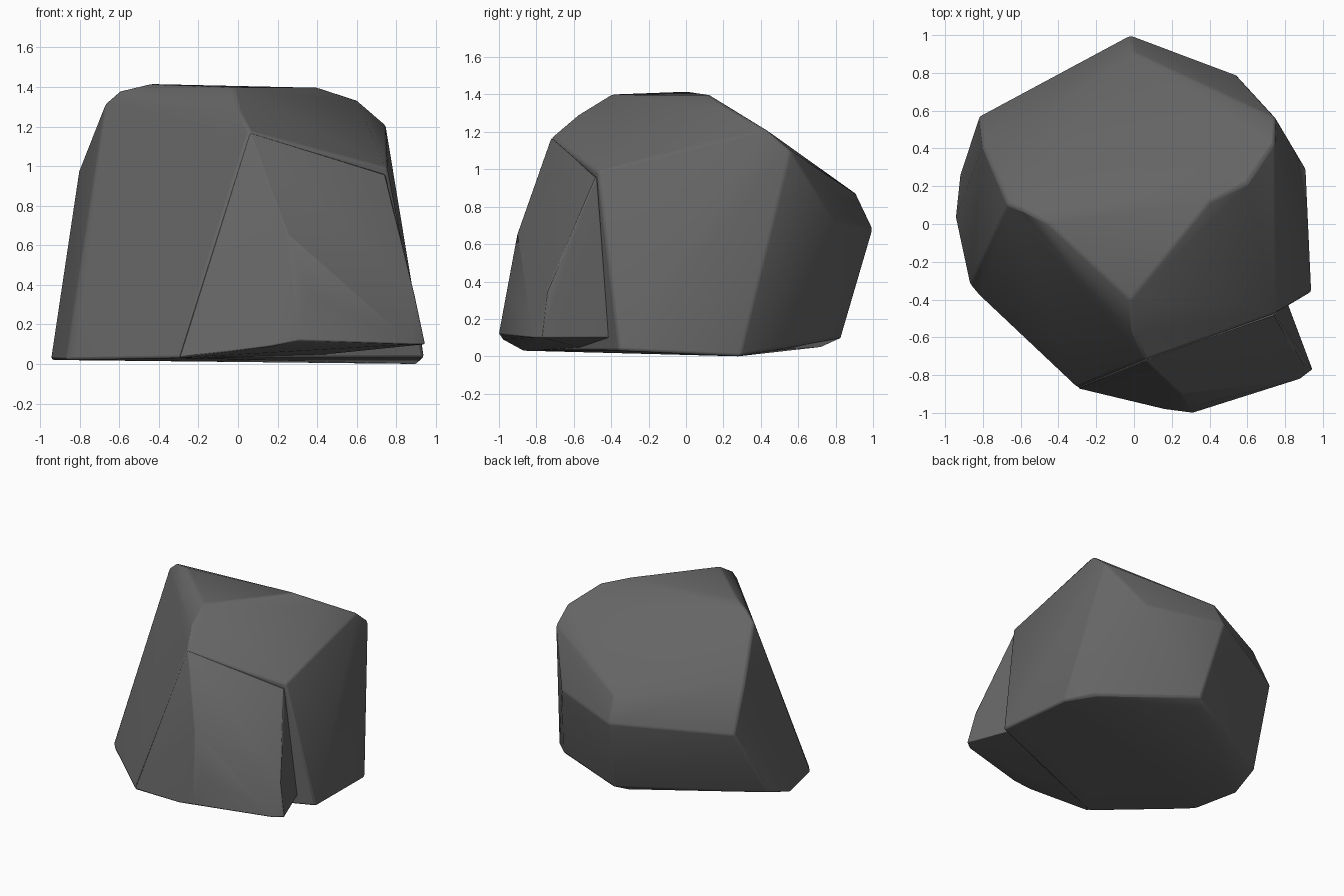
import bpy, bmesh, math

if "Cube" in bpy.data.objects:
    bpy.data.objects.remove(bpy.data.objects["Cube"], do_unlink=True)

# Single dark stone colour
stone = bpy.data.materials.new("dark_grey_stone")
stone.use_nodes = True
colour = (0.13, 0.13, 0.13, 1)
stone.diffuse_color = colour
bsdf = stone.node_tree.nodes["Principled BSDF"]
bsdf.inputs["Base Color"].default_value = colour
bsdf.inputs["Roughness"].default_value = 0.9


def rock(name, corners, wear):
    """Tight skin round the corners, with worn edges and smooth shading."""
    bm = bmesh.new()
    for p in corners:
        bm.verts.new(p)
    hull = bmesh.ops.convex_hull(bm, input=bm.verts[:])
    loose = {v for v in hull["geom_interior"] + hull["geom_unused"]
             if isinstance(v, bmesh.types.BMVert)}
    bmesh.ops.delete(bm, geom=list(loose), context='VERTS')
    bmesh.ops.dissolve_limit(bm, angle_limit=math.radians(4),
                             verts=bm.verts[:], edges=bm.edges[:])
    bmesh.ops.recalc_face_normals(bm, faces=bm.faces[:])
    mesh = bpy.data.meshes.new(name)
    bm.to_mesh(mesh)
    bm.free()
    mesh.materials.append(stone)
    obj = bpy.data.objects.new(name, mesh)
    bpy.context.collection.objects.link(obj)
    bevel = obj.modifiers.new("worn_edges", 'BEVEL')
    bevel.width = wear
    bevel.segments = 2
    bevel.limit_method = 'ANGLE'
    bevel.angle_limit = math.radians(28)
    bpy.ops.object.select_all(action='DESELECT')
    obj.select_set(True)
    bpy.context.view_layer.objects.active = obj
    bpy.ops.object.shade_smooth_by_angle(angle=math.radians(45))


# Corners shared by the main stone and the bulge on its front
brow = (.06, -.72, 1.17)
front_toe = (-.3, -.87, .03)

# Main stone
crown = [(-.67, .1, 1.32), (-.6, .08, 1.38), (-.45, 0, 1.415), (-.02, -.4, 1.4),
         (-.3, -.27, 1.32), (0, -.58, 1.29), brow, (.4, .12, 1.4), (.6, .22, 1.335)]
shoulder = [(.745, .43, 1.21), (.75, .56, 1.1), (.755, -.47, .99), (.75, 0, 1.11),
            (0, .91, .87), (-.8, .41, .99)]
belly = [(-.02, 1, .68), (-.82, .57, .64), (.54, .79, .72)]
foot = [(-.945, .03, .02), (-.92, .27, .1), (-.87, -.32, .02), (-.82, -.38, .02),
        front_toe, (.26, -.55, .02), (.94, -.36, .03), (.91, .29, 0),
        (.77, .44, .03), (.06, .83, .1), (0, .72, .05)]
rock("main_stone", crown + shoulder + belly + foot, 0.015)

# Overhanging bulge on the front
bulge = [brow, (.745, -.48, .96), (.25, -.9, .66), (.35, -.955, .36), (.89, -.74, .36)]
lip = [(.31, -1, .12), (.16, -.98, .09), (.945, -.77, .1), (.88, -.82, .1),
       front_toe, (.26, -.5, .03), (.81, -.41, .1), (.2, -.3, .6)]
rock("front_bulge", bulge + lip, 0.006)
